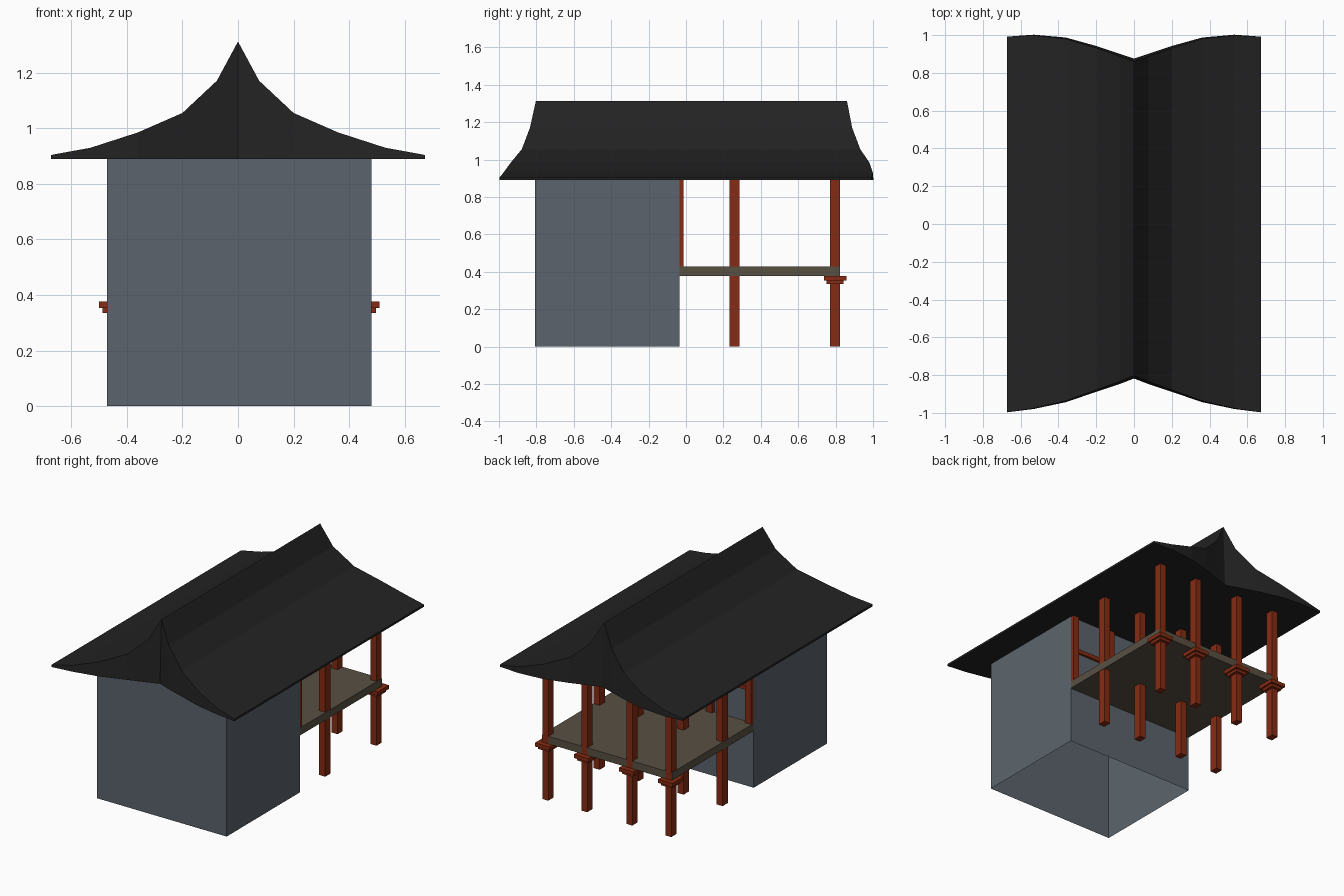
import bpy, bmesh

if "Cube" in bpy.data.objects:
    bpy.data.objects.remove(bpy.data.objects["Cube"])


def material(name, rgb):
    m = bpy.data.materials.new(name)
    m.diffuse_color = (*rgb, 1.0)
    m.use_nodes = True
    m.node_tree.nodes["Principled BSDF"].inputs["Base Color"].default_value = m.diffuse_color
    return m


GREY = material("grey_plaster", (0.105, 0.127, 0.150))
RED = material("red_timber", (0.240, 0.024, 0.006))
BROWN = material("brown_planks", (0.098, 0.079, 0.055))
BLACK = material("black_tiles", (0.0165, 0.0165, 0.0165))


def finish(name, bm, mat):
    bmesh.ops.recalc_face_normals(bm, faces=bm.faces)
    me = bpy.data.meshes.new(name)
    bm.to_mesh(me)
    bm.free()
    me.materials.append(mat)
    ob = bpy.data.objects.new(name, me)
    bpy.context.collection.objects.link(ob)
    return ob


def box(name, x, y, z, mat, open_bottom=False):
    """Box from (min, max) ranges on each axis."""
    bm = bmesh.new()
    bmesh.ops.create_cube(bm, size=1)
    for v in bm.verts:
        v.co = [r[0] if c < 0 else r[1] for c, r in zip(v.co, (x, y, z))]
    bmesh.ops.recalc_face_normals(bm, faces=bm.faces)
    if open_bottom:
        low = [f for f in bm.faces if f.normal.z < -0.5]
        bmesh.ops.delete(bm, geom=low, context='FACES')
    return finish(name, bm, mat)


def around(c, half):
    return (c - half, c + half)


EAVE = 0.89

# Curved roof: (x, z, front y, back y) from ridge to eave, mirrored in x
half = [(0.0, 1.312, -0.803, 0.861), (0.076, 1.171, -0.834, 0.888),
        (0.20, 1.055, -0.878, 0.932), (0.36, 0.985, -0.936, 0.980),
        (0.53, 0.930, -0.976, 0.999), (0.672, 0.904, -0.997, 0.992)]
profile = [(-x, z, f, b) for x, z, f, b in reversed(half[1:])] + half
bm = bmesh.new()
rings = []
for x, z, f, b in profile:
    out = 0.015 * (1 - abs(x) / 0.672)      # gable leans out at its foot
    rings.append([bm.verts.new(p) for p in (
        (x, f, z), (x, b, z), (x, b + out, EAVE), (x, f - out, EAVE))])
for r, s in zip(rings, rings[1:]):
    for i in range(4):
        j = (i + 1) % 4
        bm.faces.new((r[i], r[j], s[j], s[i]))
bm.faces.new(rings[0])
bm.faces.new(rings[-1])
finish("roof", bm, BLACK)

# Enclosed room, open underneath
box("room_walls", (-0.472, 0.481), (-0.806, -0.036), (0, EAVE), GREY, True)

# Raised stage floor
box("stage_floor", (-0.472, 0.481), (-0.036, 0.823), (0.377, 0.427), BROWN)

# Columns, stepped brackets and wall posts
columns_x = (-0.447, -0.161, 0.170, 0.456)
for n, x in enumerate(columns_x, 1):
    for row, y in (("middle", 0.259), ("outer", 0.797)):
        box(f"{row}_column_{n}", around(x, 0.022), around(y, 0.027),
            (0, EAVE), RED)
    box(f"bracket_top_{n}", around(x, 0.053), around(0.797, 0.060),
        (0.353, 0.377), RED)
    box(f"bracket_lower_{n}", around(x, 0.040), around(0.797, 0.046),
        (0.335, 0.353), RED)
    box(f"wall_post_{n}", around(x, 0.022), (-0.037, -0.013),
        (0.427, EAVE), RED)

# Rail across the wall behind the stage
box("wall_rail", (columns_x[0], columns_x[-1]), (-0.037, -0.020),
    (0.643, 0.670), RED)
